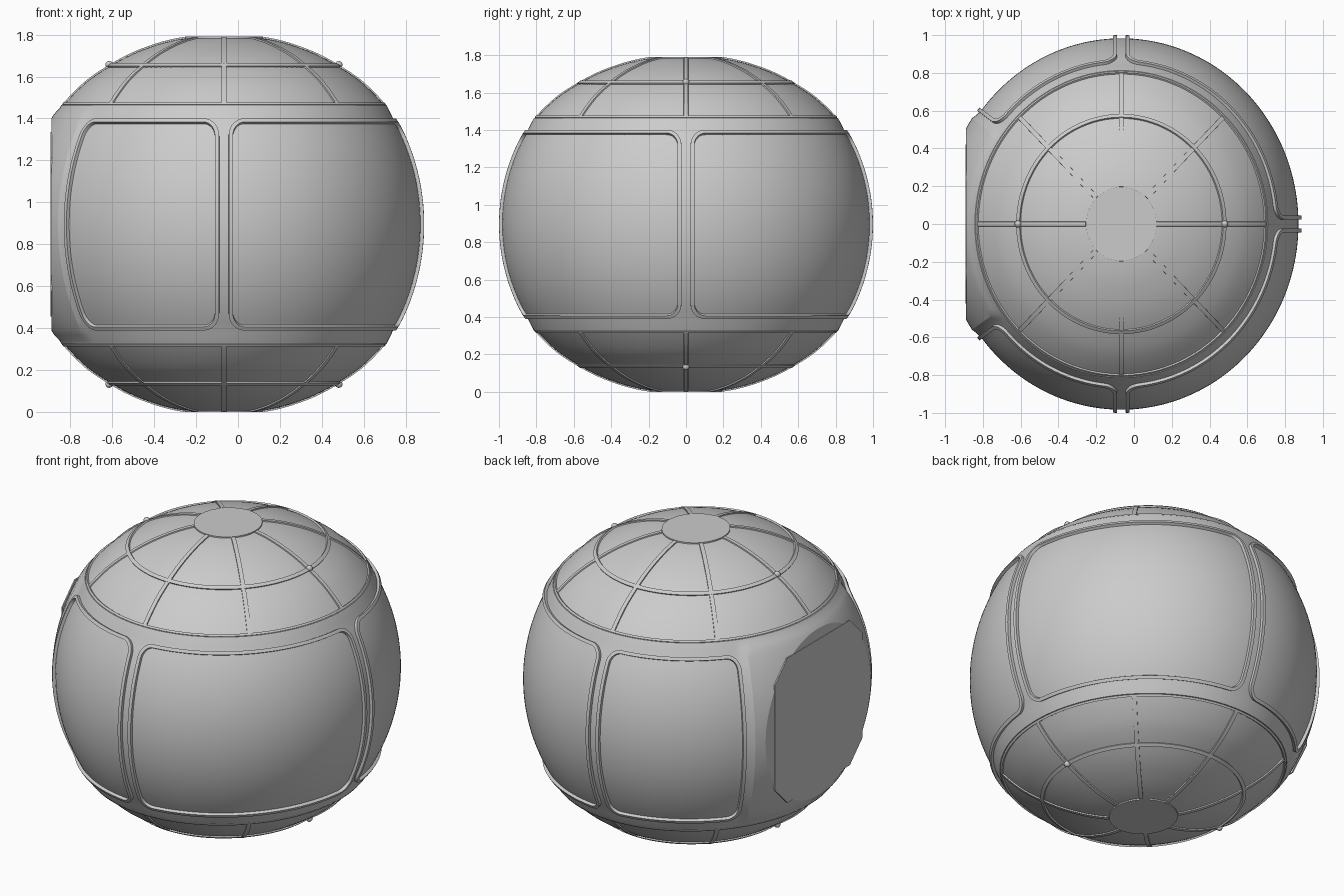
import bpy, bmesh, math
from mathutils import Vector

if "Cube" in bpy.data.objects:
    bpy.data.objects.remove(bpy.data.objects["Cube"])

CENTRE = Vector((-0.067, 0, 0.895))
X_SCALE = 0.954
DOOR_X = -0.89

grey = bpy.data.materials.new("hull grey")
grey.use_nodes = True
grey.diffuse_color = (0.6, 0.6, 0.6, 1)
grey.node_tree.nodes["Principled BSDF"].inputs["Base Color"].default_value = (0.6, 0.6, 0.6, 1)

# Hull radius by latitude: round belt, slightly flattened domes
RADII = [(0, .983), (30, .983), (35, .992), (35.3, .982), (45, .965), (53, .945), (66, .923), (78, .908)]


def radius(lat):
    a = abs(lat)
    for (l0, r0), (l1, r1) in zip(RADII, RADII[1:]):
        if a <= l1:
            return r0 + (r1 - r0) * (a - l0) / (l1 - l0)
    return RADII[-1][1]


def spot(lon, lat, lift=0.0):
    """Point on the hull; longitude 0 is +x, angles in degrees."""
    a, b = math.radians(lon), math.radians(lat)
    r = radius(lat) + lift
    return CENTRE + Vector((X_SCALE * r * math.cos(b) * math.cos(a), r * math.cos(b) * math.sin(a), r * math.sin(b)))


def finish(name, bm, angle=30):
    bmesh.ops.recalc_face_normals(bm, faces=bm.faces)
    mesh = bpy.data.meshes.new(name)
    bm.to_mesh(mesh)
    bm.free()
    mesh.materials.append(grey)
    ob = bpy.data.objects.new(name, mesh)
    bpy.context.collection.objects.link(ob)
    bpy.ops.object.select_all(action='DESELECT')
    ob.select_set(True)
    bpy.context.view_layer.objects.active = ob
    bpy.ops.object.shade_smooth_by_angle(angle=math.radians(angle))
    return ob


def skin(bm, rings, closed_path):
    """Join equal closed rings of points into a surface."""
    rows = [[bm.verts.new(p) for p in ring] for ring in rings]
    pairs = list(zip(rows, rows[1:])) + ([(rows[-1], rows[0])] if closed_path else [])
    for a, b in pairs:
        for i in range(len(a)):
            j = (i + 1) % len(a)
            bm.faces.new((a[i], a[j], b[j], b[i]))
    if not closed_path:
        bm.faces.new(rows[0])
        bm.faces.new(rows[-1])


def ribbon(name, path, width, height, closed=False):
    """Raised strip of rectangular section along (longitude, latitude) points."""
    pts = [spot(*p) for p in path]
    n, rings = len(pts), []
    for i, p in enumerate(pts):
        before = pts[i - 1] if closed or i else p
        after = pts[(i + 1) % n] if closed or i < n - 1 else p
        out = (p - CENTRE).normalized()
        side = (after - before).cross(out).normalized() * width / 2
        low, high = p - out * 0.015, p + out * height
        rings.append([low - side, high - side * 0.9, high + side * 0.9, low + side])
    bm = bmesh.new()
    skin(bm, rings, closed)
    return finish(name, bm)


# Hull, swelling a little around the door and cut flat there
def door_swell(lon, lat):
    away = min(1, max(0, (37 - abs((lon % 360) - 180)) / 3))
    return 0.017 * away * min(1, max(0, (34 - abs(lat)) / 3))


lats = sorted({s * a for s in (-1, 1) for a in [2 * k for k in range(18)] + [35, 35.3] + [37 + 2 * k for k in range(21)] + [78]})
bm = bmesh.new()
skin(bm, [[spot(lon * 2, lat, door_swell(lon * 2, lat)) for lon in range(180)] for lat in lats], False)
cut = bmesh.ops.bisect_plane(bm, geom=bm.verts[:] + bm.edges[:] + bm.faces[:], plane_co=(DOOR_X, 0, 0),
                             plane_no=(-1, 0, 0), clear_outer=True)
bmesh.ops.holes_fill(bm, edges=[e for e in cut["geom_cut"] if isinstance(e, bmesh.types.BMEdge)])
finish("hull", bm, 20)


# Rounded rims around the four belt windows
def window_path(lon0, lon1, top=29.8, corner=4.5, rib=2.0):
    mid, half = (lon0 + lon1) / 2, (lon1 - lon0) / 2
    path = []

    def add(u, lat):
        c = math.cos(math.radians(lat))
        path.append((mid + u * (half - rib / c) / (half - rib), lat))

    w = half - rib
    corners = [(1, 1, 0), (-1, 1, 90), (-1, -1, 180), (1, -1, 270)]
    for k, (sx, sy, start) in enumerate(corners):
        for step in range(9):
            a = math.radians(start + step * 90 / 8)
            add(sx * (w - corner) + corner * math.cos(a), sy * (top - corner) + corner * math.sin(a))
        u0, v0 = sx * (w - corner), sy * (top - corner)
        nx, ny, _ = corners[(k + 1) % 4]
        u1, v1 = nx * (w - corner), ny * (top - corner)
        ex, ey = corner * math.cos(a), corner * math.sin(a)
        for step in range(1, 24):
            t = step / 24
            add(u0 + (u1 - u0) * t + ex, v0 + (v1 - v0) * t + ey)
    return path


for name, lon0, lon1 in (("back_left", 0, 90), ("back_right", 90, 144.5),
                         ("front_right", 215.5, 270), ("front_left", 270, 360)):
    ribbon("window_rim_" + name, window_path(lon0, lon1), 0.022, 0.017, True)

# Dome ribs, rings, hubs and studs, above and below
for end, s in (("top", 1), ("bottom", -1)):
    for k in range(8):
        ribbon(f"{end}_dome_rib_{k + 1}", [(45 * k, s * (35.5 + 1.5 * i)) for i in range(29)], 0.026, 0.007)
    for name, lat, width in (("middle", 53, 0.024), ("outer", 35.6, 0.014)):
        ribbon(f"{end}_{name}_ring", [(3 * i, s * lat) for i in range(120)], width, 0.009, True)
    bm = bmesh.new()
    skin(bm, [[CENTRE + Vector((X_SCALE * 0.195 * math.cos(i * math.pi / 24), 0.195 * math.sin(i * math.pi / 24), s * z))
               for i in range(48)] for z in (0.87, 0.895)], False)
    finish(end + "_hub", bm)
    for side, lon in (("left", 0), ("right", 180)):
        bm = bmesh.new()
        bmesh.ops.create_uvsphere(bm, u_segments=16, v_segments=8, radius=0.018)
        bmesh.ops.translate(bm, verts=bm.verts, vec=spot(lon, s * 53, 0.008))
        finish(f"{end}_stud_{side}", bm)

# Door panel with clipped corners
w, h, c = 0.42, 0.44, 0.12
outline = [(w, h - c), (w - c, h), (c - w, h), (-w, h - c), (-w, c - h), (c - w, -h), (w - c, -h), (w, c - h)]
bm = bmesh.new()
skin(bm, [[Vector((x, y, z + CENTRE.z)) for y, z in outline] for x in (DOOR_X + 0.004, DOOR_X - 0.003)], False)
finish("door_panel", bm)
